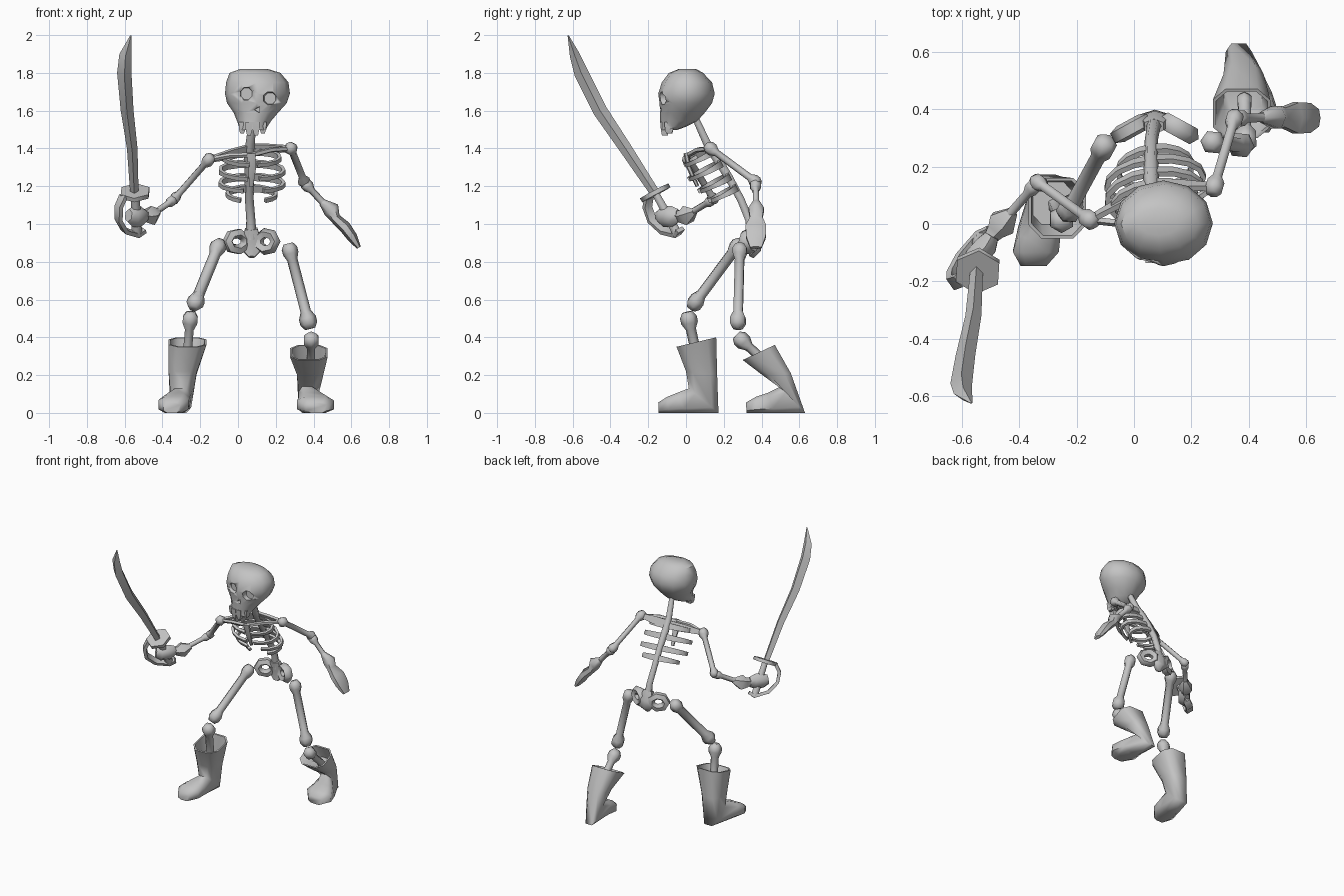
import bpy, bmesh, math
from mathutils import Vector as V

if "Cube" in bpy.data.objects:
    bpy.data.objects.remove(bpy.data.objects["Cube"])

bone_mat = bpy.data.materials.new("bone grey")
bone_mat.diffuse_color = (0.55, 0.55, 0.55, 1)
bone_mat.use_nodes = True
bone_mat.node_tree.nodes["Principled BSDF"].inputs["Base Color"].default_value = bone_mat.diffuse_color


def loft(name, rings, closed=False, smooth=45):
    """Skin a list of equal-length rings; cap the ends unless closed."""
    bm = bmesh.new()
    vs = [[bm.verts.new(p) for p in r] for r in rings]
    n = len(vs[0])
    pairs = list(zip(vs, vs[1:])) + ([(vs[-1], vs[0])] if closed else [])
    for a, b in pairs:
        for i in range(n):
            j = (i + 1) % n
            bm.faces.new((a[i], a[j], b[j], b[i]))
    if not closed:
        bm.faces.new(vs[0])
        bm.faces.new(vs[-1])
    bmesh.ops.recalc_face_normals(bm, faces=bm.faces)
    me = bpy.data.meshes.new(name)
    bm.to_mesh(me)
    bm.free()
    ob = bpy.data.objects.new(name, me)
    bpy.context.collection.objects.link(ob)
    me.materials.append(bone_mat)
    bpy.ops.object.select_all(action='DESELECT')
    ob.select_set(True)
    bpy.context.view_layer.objects.active = ob
    bpy.ops.object.shade_smooth_by_angle(angle=math.radians(smooth))
    return ob


def tube(name, pts, radii, n=6, up=(0, 0, 1), closed=False, smooth=62):
    """Tube along points; each radius is a number or (sideways, along up)."""
    pts, up, rings, m = [V(p) for p in pts], V(up), [], len(pts)
    for i, p in enumerate(pts):
        a, b = (pts[i - 1], pts[(i + 1) % m]) if closed else (pts[max(i - 1, 0)], pts[min(i + 1, m - 1)])
        t = (b - a).normalized()
        u = V((0, 1, 0)) if abs(t.dot(up)) > 0.97 else up
        s = t.cross(u).normalized()
        w = s.cross(t)
        r = radii[i] if isinstance(radii, list) else radii
        ra, rb = r if isinstance(r, tuple) else (r, r)
        rings.append([p + s * ra * math.cos(q) + w * rb * math.sin(q)
                      for q in [math.tau * (k + 0.5) / n for k in range(n)]])
    return loft(name, rings, closed, smooth)


def bone(name, a, b, r, k, k2=None):
    """Long bone with a knob at each end."""
    a, b = V(a), V(b)
    k2 = k2 or k
    d = (b - a).normalized()
    tube(name, [a - d * k * .9, a - d * k * .3, a + d * k * .4, a + d * k * 1.2,
                b - d * k2 * 1.2, b - d * k2 * .4, b + d * k2 * .3, b + d * k2 * .9],
         [k * .6, k, k, r, r, k2, k2, k2 * .6])


# Skull: (z, centre x, half width, front y, back y)
skull_rings = []
for z, cx, rx, yf, yb in [(1.82, .085, .075, -.04, .055), (1.80, .09, .135, -.09, .09),
                          (1.75, .102, .165, -.128, .138), (1.69, .103, .172, -.147, .152),
                          (1.64, .10, .158, -.14, .138), (1.59, .095, .118, -.137, .10),
                          (1.545, .085, .09, -.137, .06), (1.515, .08, .075, -.134, .0),
                          (1.497, .08, .068, -.132, -.05)]:
    skull_rings.append([(cx + rx * math.sin(q), (yf + yb) / 2 - (yb - yf) / 2 * math.cos(q), z)
                        for q in [math.tau * k / 12 for k in range(12)]])
skull = loft("skull", skull_rings)

# Eye sockets and nose cut into the skull
for x, z, r, n, y in [(.045, 1.69, .04, 8, -.1), (.17, 1.665, .04, 8, -.1), (.105, 1.605, .022, 3, -.115)]:
    cut = tube("socket_cutter", [(x, -.2, z), (x, y, z)], [r * 1.25, r * .8], n)
    mod = skull.modifiers.new("socket", 'BOOLEAN')
    mod.operation, mod.object, mod.solver = 'DIFFERENCE', cut, 'EXACT'
    bpy.context.view_layer.objects.active = skull
    bpy.ops.object.modifier_apply(modifier=mod.name)
    bpy.data.objects.remove(cut)

# Teeth along the upper jaw
for i, (x, y) in enumerate([(.022, -.088), (.058, -.112), (.096, -.112), (.132, -.09)]):
    tube("tooth_%d" % (i + 1), [(x, y, 1.54), (x, y, 1.50), (x, y, 1.468 + .012 * (i in (0, 3)))],
         [(.026, .035), (.024, .03), (.014, .022)], 4)

# Spine and neck
tube("spine", [(.08, .05, 1.56), (.065, .11, 1.43), (.06, .155, 1.36), (.06, .225, 1.25),
               (.06, .29, 1.13), (.068, .335, 1.02), (.07, .35, .92)],
     [.02, .024, .028, .025, .023, .024, .03], 6, up=(1, 0, 0))

# Ribs hang forward and down from the spine, tallest at the back
side, fwd, up = V((.99, .12, 0)), V((.1, -.89, -.45)), V((0, -.45, .89))
for i, (z, w, depth, end) in enumerate([(1.385, .15, .16, 172), (1.32, .17, .18, 170),
                                        (1.25, .17, .17, 162), (1.19, .13, .155, 150)]):
    root = V((.065, .12 + (1.42 - z) * .62, z))
    for s, label in ((-1, "right"), (1, "left")):
        pts, rad = [], []
        for k in range(8):
            q = math.radians(end * k / 7)
            pts.append(root + side * s * w * math.sin(q) + fwd * depth * (1 - math.cos(q)) / 2)
            rad.append((.013, .03 - .0028 * min(k, 5)))
        tube("rib_%s_%d" % (label, i + 1), pts, rad, 4, up)
tube("breastbone", [(.07, .0, 1.375), (.075, .015, 1.30), (.07, .06, 1.20)],
     [(.026, .013), (.024, .013), (.012, .01)], 6, up=(0, -1, 0))

# Shoulder girdle
shoulder_r, shoulder_l = (-.155, .015, 1.34), (.28, .13, 1.40)
for label, sh in (("right", shoulder_r), ("left", shoulder_l)):
    a, b = V((.065, .14, 1.395)), V(sh)
    tube("shoulder_blade_" + label, [a, a.lerp(b, .45), b], [(.013, .042), (.013, .038), (.013, .02)], 4, up)
    tube("collarbone_" + label, [(.07, .01, 1.365), V((.07, .01, 1.365)).lerp(b, .5) + V((0, -.01, .01)), b],
         .014, 5)

# Arms
elbow_r, wrist_r = (-.335, .145, 1.135), (-.455, .01, 1.05)
elbow_l, wrist_l = (.35, .367, 1.225), (.475, .372, 1.085)
bone("upper_arm_right", shoulder_r, elbow_r, .019, .035, .03)
bone("forearm_right", (-.35, .13, 1.122), wrist_r, .018, .029, .02)
bone("upper_arm_left", shoulder_l, elbow_l, .019, .035, .033)
bone("forearm_left", (.365, .368, 1.205), wrist_l, .018, .032, .02)

# Left hand: flared cuff and flat mitten
tube("hand_left", [(.445, .372, 1.115), (.495, .372, 1.075), (.515, .372, 1.03), (.565, .37, .985),
                   (.605, .37, .93), (.64, .37, .875)],
     [.02, (.046, .045), (.038, .028), (.063, .032), (.06, .028), (.035, .012)], 6)

# Right hand gripping the hilt
tube("wrist_right", [(-.42, .045, 1.065), (-.462, .005, 1.045), (-.485, -.025, 1.04), (-.505, -.05, 1.045)],
     [.018, .055, .036, .026], 5)
tube("fist_right", [(-.495, -.04, 1.045), (-.515, -.075, 1.04), (-.555, -.12, 1.04), (-.58, -.145, 1.045)],
     [(.028, .035), (.045, .055), (.045, .055), (.028, .035)], 6)

# Sword blade: thick diamond section with its ridges facing sideways and edgeways
across, ridge = V((1, 0, 0)), V((0, .87, .5))
blade = []
for c, a, b in [((-.548, -.155, 1.15), .022, .025), ((-.56, -.32, 1.4), .028, .033),
                ((-.587, -.455, 1.6), .034, .038), ((-.602, -.555, 1.8), .038, .038),
                ((-.596, -.592, 1.9), .032, .026), ((-.567, -.624, 1.998), .004, .003)]:
    c = V(c)
    blade.append([c + across * a, c + ridge * b, c - across * a, c - ridge * b])
loft("sword_blade", blade, smooth=40)

# Sword hilt
axis = V((-.03, -.46, .87)).normalized()
g = V((-.545, -.163, 1.165))
tube("sword_guard", [g - axis * .012, g + axis * .012], .085, 6)
tube("sword_grip", [g, (-.54, -.10, 1.05), (-.535, -.045, .945)], [.022, .026, .028], 6, up=(1, 0, 0))
tube("knuckle_guard", [(-.605, -.195, 1.15), (-.632, -.205, 1.09), (-.632, -.18, 1.02),
                       (-.60, -.12, .965), (-.535, -.045, .945), (-.50, -.03, .97)],
     [(.016, .034)] * 6, 4, up=(.5, -.75, -.4))

# Pelvis: two pierced wings and a wedge between them
for label, s in (("right", -1), ("left", 1)):
    ca, sa = math.cos(.5), math.sin(.5)
    pts = []
    for k in range(7):
        q = math.tau * k / 7
        u = .054 * math.cos(q)
        pts.append((.073 + s * (.08 + u * ca), .335 - u * sa, .907 + .045 * math.sin(q)))
    tube("hip_wing_" + label, pts, (.028, .032), 5, up=(s * sa, ca, 0), closed=True)
tube("tail_bone", [(.07, .34, .975), (.073, .36, .91), (.073, .365, .865), (.073, .345, .825)],
     [(.038, .028), (.058, .035), (.062, .034), (.018, .014)], 6, up=(0, 1, 0))

# Legs
bone("thigh_right", (-.105, .27, .88), (-.225, .05, .585), .03, .044, .046)
bone("shin_right", (-.253, .015, .495), (-.275, .07, .24), .027, .045, .03)
bone("thigh_left", (.275, .285, .86), (.372, .275, .485), .028, .042, .046)
bone("shin_left", (.388, .295, .385), (.385, .43, .26), .025, .044, .028)


def boot(name, sections):
    """Sections: front y, z, back y, z, centre x, half width; first is the open rim."""
    def sq(v):
        return math.copysign(abs(v) ** .65, v) / math.cos(math.pi / 8) ** .65

    def ring(fy, fz, by, bz, cx, w, k=1.0):
        c, h = V((cx, (fy + by) / 2, (fz + bz) / 2)), V((0, (fy - by) / 2, (fz - bz) / 2))
        return [c + (h * sq(math.cos(q)) + V((w, 0, 0)) * sq(math.sin(q))) * k
                for q in [math.tau * (i + .5) / 8 for i in range(8)]]
    floor = [a * .35 + b * .65 for a, b in zip(sections[0], sections[1])]
    loft(name, [ring(*floor, k=.82), ring(*sections[0], k=.9)] + [ring(*s) for s in sections], smooth=62)


boot("boot_right", [(-.05, .35, .16, .40, -.267, .10), (.0, .22, .165, .20, -.293, .074),
                    (.015, .13, .172, 0, -.303, .055), (-.05, .105, .0, 0, -.33, .074),
                    (-.10, .085, -.09, 0, -.342, .08), (-.147, .055, -.145, 0, -.35, .045)])
boot("boot_left", [(.30, .28, .47, .36, .375, .10), (.405, .20, .555, .21, .382, .07),
                   (.50, .14, .63, 0, .365, .045), (.43, .105, .47, 0, .40, .08),
                   (.37, .085, .38, 0, .41, .097), (.318, .055, .32, 0, .415, .055)])
